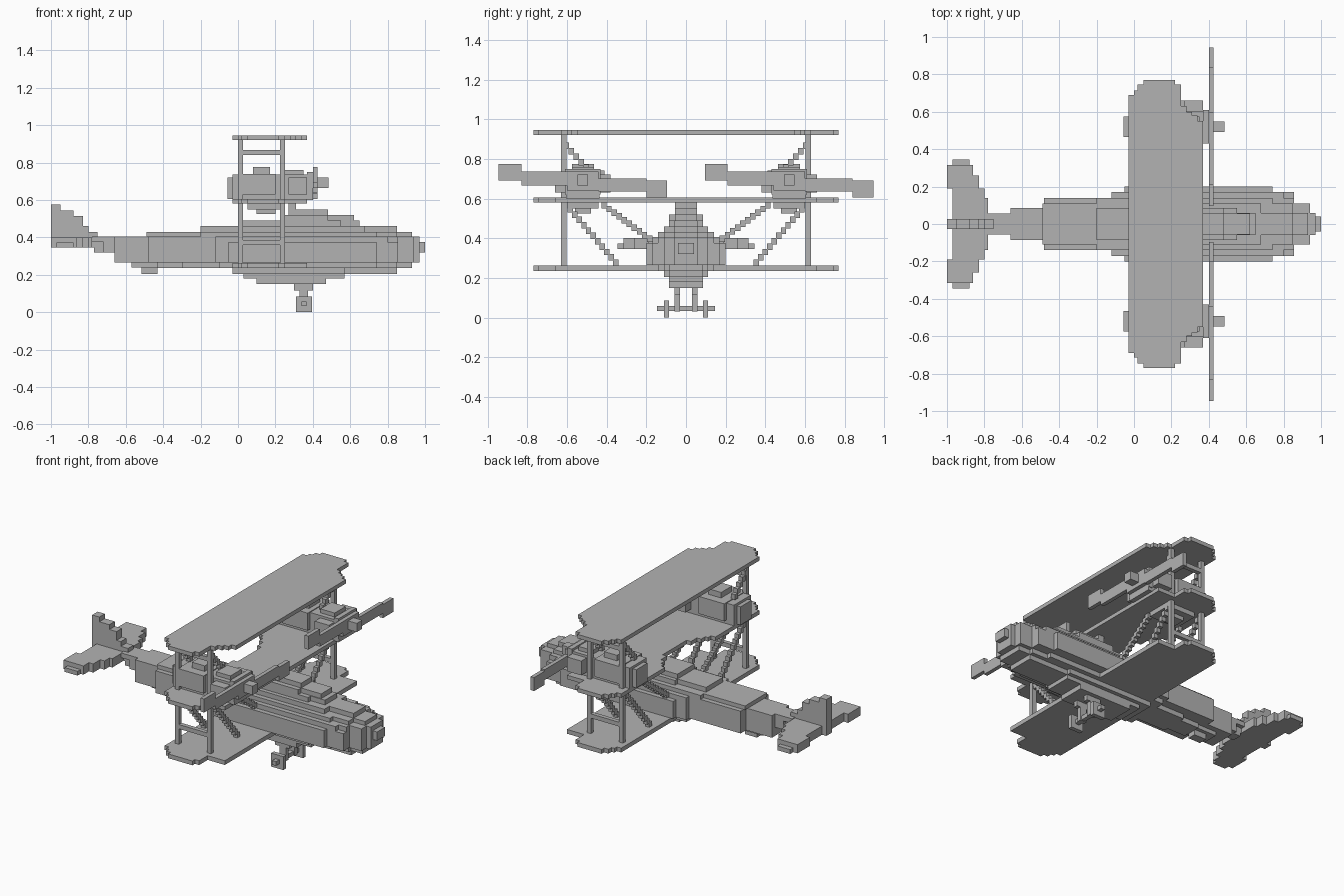
import bpy
import bmesh
from mathutils import Vector

start_cube = bpy.data.objects.get("Cube")
if start_cube:
    bpy.data.objects.remove(start_cube, do_unlink=True)

STEP = 0.027  # edge of one building block

grey = bpy.data.materials.new("plain grey")
grey.use_nodes = True
grey.diffuse_color = (0.45, 0.45, 0.45, 1)
shader = next(n for n in grey.node_tree.nodes if n.type == "BSDF_PRINCIPLED")
shader.inputs["Base Color"].default_value = grey.diffuse_color
shader.inputs["Roughness"].default_value = 0.8


def add_box(mesh, x, y, z):
    """Add a block given its x, y and z ranges."""
    made = bmesh.ops.create_cube(mesh, size=1)
    low, high = (Vector(corner) for corner in zip(x, y, z))
    for vert in made["verts"]:
        vert.co = Vector(a * b for a, b in zip(vert.co, high - low)) + (low + high) / 2


def add_plate(mesh, outline, z):
    """Extrude a stepped outline between two heights."""
    points = []
    for point in outline:
        if not points or point != points[-1]:
            points.append(point)
    bottom = mesh.faces.new([mesh.verts.new((px, py, z[0])) for px, py in points])
    made = bmesh.ops.extrude_face_region(mesh, geom=[bottom], use_keep_orig=True)
    for item in made["geom"]:
        if isinstance(item, bmesh.types.BMVert):
            item.co.z = z[1]


def finish(mesh, name):
    bmesh.ops.recalc_face_normals(mesh, faces=mesh.faces)
    data = bpy.data.meshes.new(name)
    mesh.to_mesh(data)
    mesh.free()
    data.materials.append(grey)
    part = bpy.data.objects.new(name, data)
    bpy.context.collection.objects.link(part)
    return part


def box_part(name, boxes):
    mesh = bmesh.new()
    for ranges in boxes:
        add_box(mesh, *ranges)
    return finish(mesh, name)


def mirrored(boxes):
    """Return the blocks together with their copies across the centre plane."""
    return boxes + [(x, (-y[1], -y[0]), z) for x, y, z in boxes]


def span_part(name, strips, z):
    """Symmetric wing: each strip is (outer y, trailing x, leading x), from the centre out."""
    lead, trail, inner = [], [], 0
    for outer, back, front in strips:
        lead += [(front, inner), (front, outer)]
        trail += [(back, inner), (back, outer)]
        inner = outer
    half = trail[1:] + lead[:0:-1]
    other = [(px, -py) for px, py in reversed(half)]
    mesh = bmesh.new()
    add_plate(mesh, half + other, z)
    return finish(mesh, name)


def body_layer(mesh, z, start, steps):
    """Symmetric fuselage layer: steps are (end x, half width), from tail to nose."""
    side = []
    for end, width in steps:
        side += [(start, width), (end, width)]
        start = end
    add_plate(mesh, side + [(px, -py) for px, py in reversed(side)], z)


def stair(x, first, last):
    """Diagonal brace of blocks between two (y, z) points."""
    first, last = Vector(first), Vector(last)
    count = round(max(abs(v) for v in last - first) / STEP)
    blocks = []
    for i in range(count + 1):
        y, z = first.lerp(last, i / count)
        blocks.append(((x, x + STEP), (y, y + STEP), (z, z + STEP * 1.2)))
    return blocks


# Three wings: the upper one has a swept corner, the middle one a rear cutout
tip = [(0.69, -0.03, 0.25), (0.715, 0, 0.25), (0.745, 0.02, 0.25), (0.77, 0.05, 0.22)]
corner = [(0.55, -0.03, 0.37), (0.58, -0.03, 0.34), (0.6, -0.03, 0.31), (0.63, -0.03, 0.28)]
cutout = [(0.12, 0.08, 0.37), (0.18, 0.05, 0.37), (0.22, 0.02, 0.37), (0.25, 0, 0.37)]
full = [(0.66, -0.03, 0.37)]
span_part("upper_wing", corner + tip, (0.92, 0.945))
span_part("middle_wing", cutout + full + tip, (0.58, 0.605))
span_part("lower_wing", full + tip, (0.235, 0.262))

# Fuselage in stacked layers
body = bmesh.new()
body_layer(body, (0.15, 0.18), 0.1, [(0.47, 0.085)])
body_layer(body, (0.18, 0.205), 0.03, [(0.57, 0.085)])
body_layer(body, (0.205, 0.235), -0.03, [(0.57, 0.11), (0.85, 0.085)])
body_layer(body, (0.235, 0.265), -0.43,
           [(-0.3, 0.06), (-0.1, 0.085), (0.74, 0.14), (0.85, 0.11), (0.93, 0.085)])
body_layer(body, (0.265, 0.32), -0.66,
           [(-0.48, 0.085), (-0.12, 0.14), (-0.05, 0.17), (0.74, 0.2), (0.855, 0.17),
            (0.94, 0.11), (0.97, 0.06)])
body_layer(body, (0.32, 0.375), -0.77,
           [(-0.72, 0.03), (-0.66, 0.055), (-0.48, 0.085), (-0.12, 0.14), (-0.05, 0.17),
            (0.74, 0.2), (0.855, 0.17), (0.94, 0.11), (0.97, 0.06), (1, 0.04)])
body_layer(body, (0.375, 0.405), -0.78,
           [(-0.66, 0.055), (-0.48, 0.085), (-0.12, 0.14), (0.8, 0.17), (0.855, 0.14),
            (0.94, 0.11), (0.97, 0.06)])
body_layer(body, (0.405, 0.43), -0.49, [(-0.2, 0.11), (0.74, 0.14), (0.85, 0.11), (0.93, 0.06)])
body_layer(body, (0.43, 0.46), -0.2, [(0, 0.085), (0.68, 0.11), (0.85, 0.06)])
body_layer(body, (0.46, 0.49), 0, [(0.55, 0.085), (0.65, 0.06)])
body_layer(body, (0.49, 0.52), 0.23, [(0.48, 0.085), (0.62, 0.055)])
body_layer(body, (0.52, 0.55), 0.27, [(0.48, 0.055)])
body_layer(body, (0.55, 0.58), 0.27, [(0.31, 0.055)])
finish(body, "fuselage")

# Tail surfaces and skid
elevator = [(0.14, -0.97, -0.78), (0.19, -0.97, -0.8), (0.26, -1, -0.83),
            (0.315, -1, -0.86), (0.345, -0.97, -0.88)]
span_part("tailplane", elevator, (0.345, 0.372))
span_part("tailplane_top", elevator[:4], (0.372, 0.4))
rudder_steps = [(-0.95, 0.575), (-0.88, 0.545), (-0.83, 0.515), (-0.8, 0.46), (-0.75, 0.43)]
fin_boxes, back = [], -1
for front, top in rudder_steps:
    fin_boxes.append(((back, front), (-STEP, STEP), (0.345, top)))
    back = front
box_part("tail_fin", fin_boxes)
box_part("tail_skid", [
    ((-0.515, -0.43), (-STEP, STEP), (0.205, 0.26)),
    ((-0.49, -0.45), (-STEP, STEP), (0.25, 0.3)),
    ((-0.57, -0.3), (-0.05, 0.05), (0.24, 0.28)),
])

# Wing struts with fore-and-aft ties
outer = (0.602, 0.629)
struts = [((x, x + STEP), outer, (0.25, 0.93)) for x in (0, 0.225)]
struts += [((0, 0.25), outer, (z, z + STEP)) for z in (0.36, 0.84)]
box_part("wing_struts", mirrored(struts))

# Stepped diagonal braces
braces = []
for x in (0, 0.225):
    braces += stair(x, (0.57, 0.53), (0.34, 0.26))
    braces += stair(x, (0.40, 0.55), (0.17, 0.38))
    braces += stair(x, (0.59, 0.85), (0.49, 0.74))
box_part("diagonal_braces", mirrored(braces))

# Engine pods and propellers, the same way round on both sides
for side, y in (("right", -0.52), ("left", 0.52)):
    pod = [  # x range, half width, z range
        ((-0.055, -0.03), 0.055, (0.605, 0.72)),
        ((-0.03, 0.4), 0.085, (0.6, 0.735)),
        ((0.02, 0.2), 0.11, (0.63, 0.74)),
        ((0.27, 0.37), 0.14, (0.63, 0.72)),
        ((0.37, 0.4), 0.09, (0.62, 0.75)),
        ((0.08, 0.17), 0.055, (0.73, 0.775)),
        ((0.25, 0.35), 0.055, (0.73, 0.76)),
        ((0.05, 0.25), 0.08, (0.55, 0.59)),
        ((0.1, 0.2), 0.04, (0.525, 0.56)),
    ]
    box_part(side + "_engine", [(x, (y - w, y + w), z) for x, w, z in pod])
    blade = [  # y range from the hub, z range
        ((-0.425, -0.31), (0.69, 0.775)),
        ((-0.31, -0.08), (0.665, 0.735)),
        ((-0.08, 0.08), (0.64, 0.735)),
        ((0.08, 0.32), (0.635, 0.7)),
        ((0.32, 0.425), (0.605, 0.69)),
    ]
    box_part(side + "_propeller", [((0.4, 0.425), (y + a, y + b), z) for (a, b), z in blade])
    box_part(side + "_spinner", [((0.42, 0.485), (y - STEP, y + STEP), (0.665, 0.72))])

# Landing gear
wheel = [((0.31, 0.395), (0.085, 0.112), (0, 0.085))]
legs = [((0.33, 0.375), (0.03, 0.058), (0.03, 0.12)),
        ((0.3, 0.4), (0.03, 0.058), (0.115, 0.155))]
box_part("wheels", mirrored(wheel))
box_part("gear_legs", mirrored(legs))
box_part("axle", [((0.34, 0.367), (-0.145, 0.145), (0.032, 0.058))])
